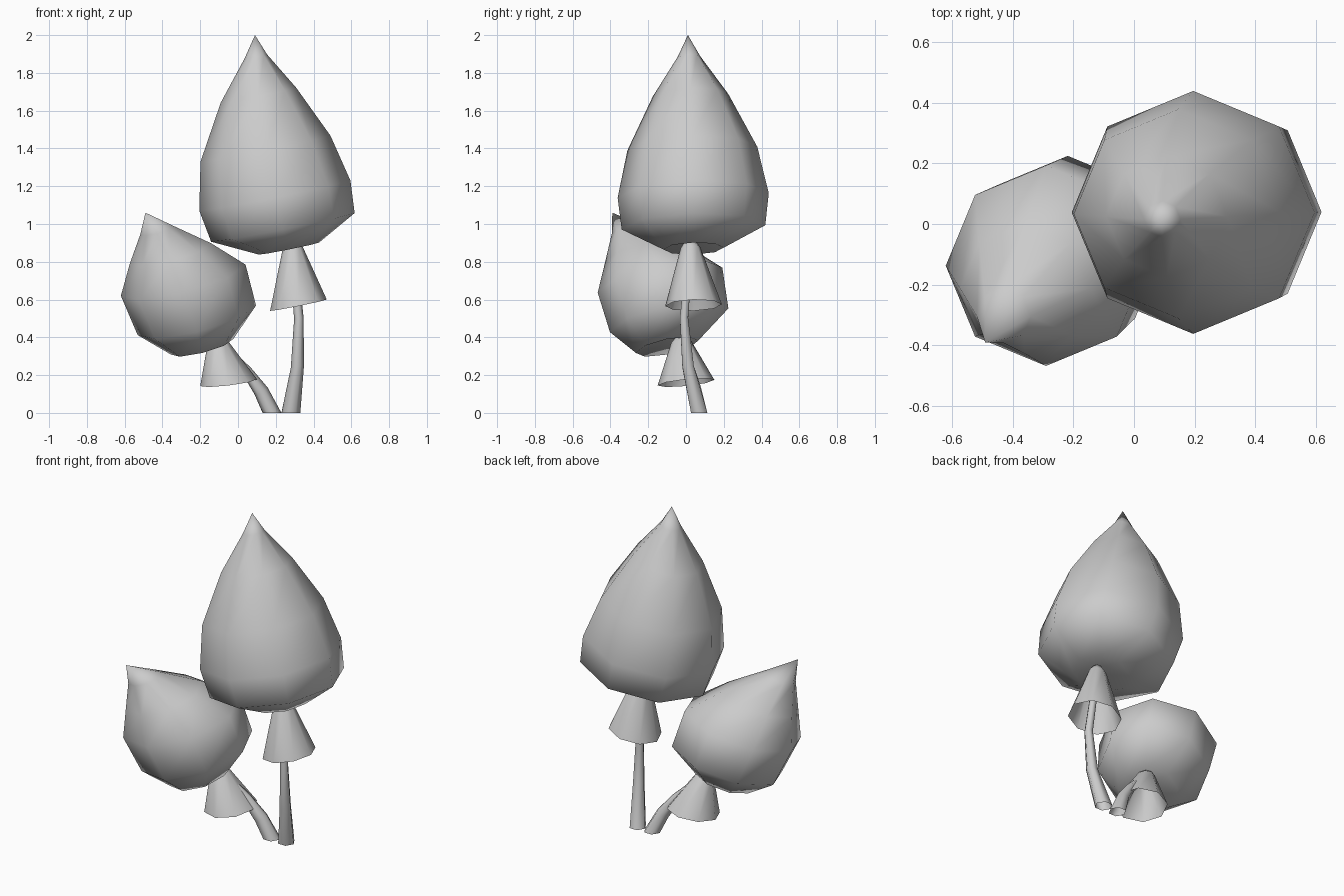
import bpy
import bmesh
import math
from mathutils import Vector

default_cube = bpy.data.objects.get("Cube")
if default_cube:
    bpy.data.objects.remove(default_cube, do_unlink=True)

# One plain material for every part
colour = (0.6, 0.6, 0.6, 1)
grey = bpy.data.materials.new("plain grey")
grey.use_nodes = True
grey.diffuse_color = colour
shader = grey.node_tree.nodes["Principled BSDF"]
shader.inputs["Base Color"].default_value = colour


def curve_point(start, bend, end, t):
    """Point on a quadratic curve pulled towards the bend."""
    return start.lerp(bend, t).lerp(bend.lerp(end, t), t)


def add_ring(bm, centre, radius, tilt, sides):
    """Ring of vertices around a centre; rings on the ground stay level."""
    ring = []
    for step in range(sides):
        angle = math.tau * step / sides
        offset = Vector((math.cos(angle), math.sin(angle), 0)) * radius
        if centre.z > 0:
            offset.z = offset.dot(tilt)
        ring.append(bm.verts.new(centre + offset))
    return ring


def grow(name, start, bend, end, profile, tilt, sides=8):
    """Skin rings along a curve; profile pairs are (position, radius)."""
    start, bend, end = Vector(start), Vector(bend), Vector(end)
    lean = Vector((*tilt, 0))
    bm = bmesh.new()
    rings = [
        add_ring(bm, curve_point(start, bend, end, t), radius, lean, sides)
        for t, radius in profile
    ]
    for lower, upper in zip(rings, rings[1:]):
        for side in range(sides):
            following = (side + 1) % sides
            bm.faces.new((lower[side], lower[following],
                          upper[following], upper[side]))
    # Rings without radius collapse into a pointed tip
    bmesh.ops.remove_doubles(bm, verts=bm.verts, dist=0.001)
    bmesh.ops.recalc_face_normals(bm, faces=bm.faces)
    mesh = bpy.data.meshes.new(name)
    bm.to_mesh(mesh)
    bm.free()
    mesh.materials.append(grey)
    mesh.shade_smooth()
    part = bpy.data.objects.new(name, mesh)
    bpy.context.collection.objects.link(part)


def scaled(profile, size):
    """Same profile with its radii multiplied by a size."""
    return [(t, radius * size) for t, radius in profile]


# Profiles shared by the parts, relative to the widest radius
skirt_profile = [(0, 1), (0.8, 0.35), (1, 0)]
stem_profile = [(0, 1), (0.3, 0.7), (0.6, 0.5), (1, 0.4)]
tall_profile = [(0.05, 0), (0, 0.4), (0.1, 0.95), (0.25, 1),
                (0.47, 0.86), (0.72, 0.5), (0.9, 0.15), (1, 0)]
short_profile = [(0.07, 0), (0, 0.5), (0.2, 0.95), (0.5, 1),
                 (0.7, 0.65), (0.87, 0.27), (1, 0)]

# Tall mushroom: pointed cap, open skirt, bowed stem
tall_tilt = (0.2, 0.03)
grow("tall_cap", (0.27, 0.04, 0.87), (0.1, 0.04, 1.43), (0.09, 0.01, 2),
     scaled(tall_profile, 0.4), tall_tilt)
grow("tall_skirt", (0.32, 0.04, 0.57), (0.3, 0.03, 0.76), (0.28, 0.02, 0.95),
     scaled(skirt_profile, 0.15), tall_tilt)
grow("tall_stem", (0.28, 0.07, 0), (0.36, -0.06, 0.4), (0.29, 0.02, 0.86),
     scaled(stem_profile, 0.05), tall_tilt, sides=6)

# Short mushroom: stubby cap leaning sideways and forwards
grow("short_cap", (-0.19, -0.1, 0.35), (-0.24, -0.03, 0.7), (-0.49, -0.39, 1.06),
     scaled(short_profile, 0.33), (0.25, 0.2))
grow("short_skirt", (-0.05, 0, 0.16), (-0.09, -0.02, 0.3), (-0.12, -0.03, 0.43),
     scaled(skirt_profile, 0.15), (0.12, 0.1))
grow("short_stem", (0.18, 0.07, 0), (0.1, 0.04, 0.2), (-0.09, -0.02, 0.36),
     scaled(stem_profile, 0.05), (0.5, 0.3), sides=6)
